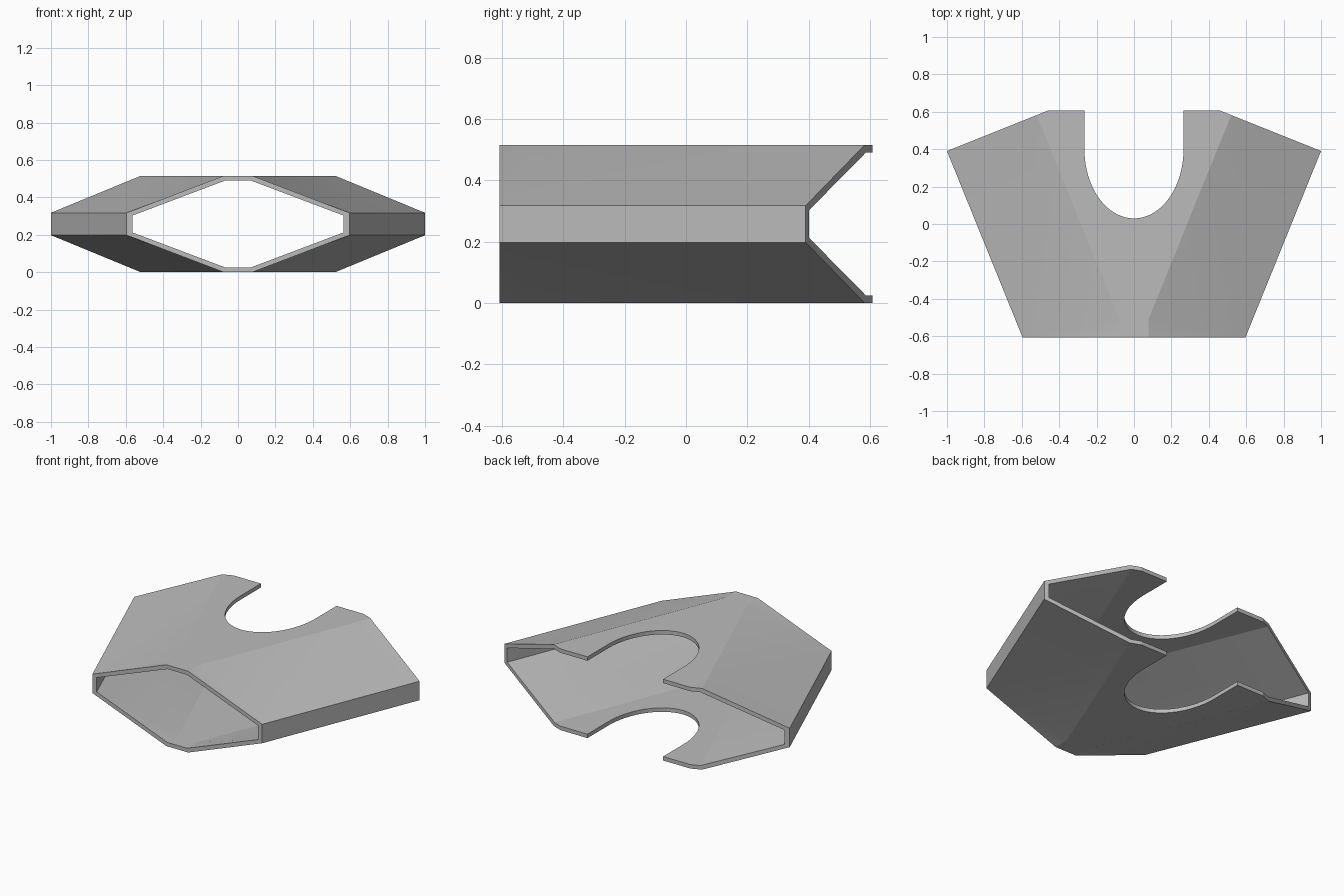
import bpy, bmesh, math

cube = bpy.data.objects.get("Cube")
if cube:
    bpy.data.objects.remove(cube, do_unlink=True)

# One plain grey material
grey = bpy.data.materials.new("plain_grey")
grey.use_nodes = True
colour = (0.5, 0.5, 0.5, 1)
grey.diffuse_color = colour
grey.node_tree.nodes["Principled BSDF"].inputs["Base Color"].default_value = colour

MID = 0.2575                      # half of the total height
FRONT, BACK = -0.608, 0.608
SLOT_W, SLOT_Y, SLOT_D = 0.265, 0.40, 0.37
SEGMENTS = 24

# Slot outline, half of it: straight side, then a quarter ellipse to the centre
slot = [(SLOT_W, BACK)]
for i in range(SEGMENTS + 1):
    a = math.pi / 2 * i / SEGMENTS
    slot.append((SLOT_W * math.cos(a), SLOT_Y - SLOT_D * math.sin(a)))


def skin_points(bm, front_x, side, ridge_x, crest, z_side, z_top):
    """Corner vertices of one quarter skin, keyed by name."""
    p = {
        "front_mid": (front_x, FRONT, 0),
        "front_side": (front_x, FRONT, z_side),
        "front_top": (ridge_x, FRONT, z_top),
        "front_centre": (0, FRONT, z_top),
        "ridge": (ridge_x, -0.51, z_top),
        "back_mid": (*side, 0),
        "back_side": (*side, z_side),
        "crest": (*crest, z_top),
        "tip": (0.455, BACK, z_top),
    }
    v = {name: bm.verts.new(co) for name, co in p.items()}
    v["slot"] = [bm.verts.new((x, y, z_top)) for x, y in slot]
    return v


def skin_faces(v):
    """Side, slope, front corner and slotted plate of one quarter."""
    side = [v[n] for n in ("front_mid", "back_mid", "back_side", "front_side")]
    slope = [v[n] for n in ("front_side", "back_side", "crest", "ridge")]
    corner = [v[n] for n in ("front_side", "ridge", "front_top")]
    plate = [v[n] for n in ("front_centre", "front_top", "ridge", "crest", "tip")]
    return [side, slope, corner, plate + v["slot"]]


bm = bmesh.new()
outer = skin_points(bm, 0.595, (1.0, 0.39), 0.077, (0.52, 0.582), 0.06, MID)
inner = skin_points(bm, 0.565, (0.973, 0.401), 0.068, (0.511, 0.586), 0.045, MID - 0.025)

for f in skin_faces(outer):
    bm.faces.new(f)
for f in skin_faces(inner):
    bm.faces.new(f[::-1])


# Rims joining the two skins at the front, the back and round the slot
def front_rim(v):
    return [v[n] for n in ("front_mid", "front_side", "front_top", "front_centre")]


def back_rim(v):
    return v["slot"][::-1] + [v[n] for n in ("tip", "crest", "back_side", "back_mid")]


for rim in (front_rim, back_rim):
    o, i = rim(outer), rim(inner)
    for k in range(len(o) - 1):
        bm.faces.new((o[k], o[k + 1], i[k + 1], i[k]))

mesh = bpy.data.meshes.new("hollow_sleeve")
bm.to_mesh(mesh)
bm.free()
mesh.materials.append(grey)

sleeve = bpy.data.objects.new("hollow_sleeve", mesh)
sleeve.location.z = MID
bpy.context.collection.objects.link(sleeve)

# Smooth only the slot curve, keep the facets flat
bpy.ops.object.select_all(action="DESELECT")
sleeve.select_set(True)
bpy.context.view_layer.objects.active = sleeve
bpy.ops.object.shade_smooth_by_angle(angle=math.radians(9))

# Mirror left to right and top to bottom
mirror = sleeve.modifiers.new("mirror", "MIRROR")
mirror.use_axis = (True, False, True)
mirror.use_clip = True
